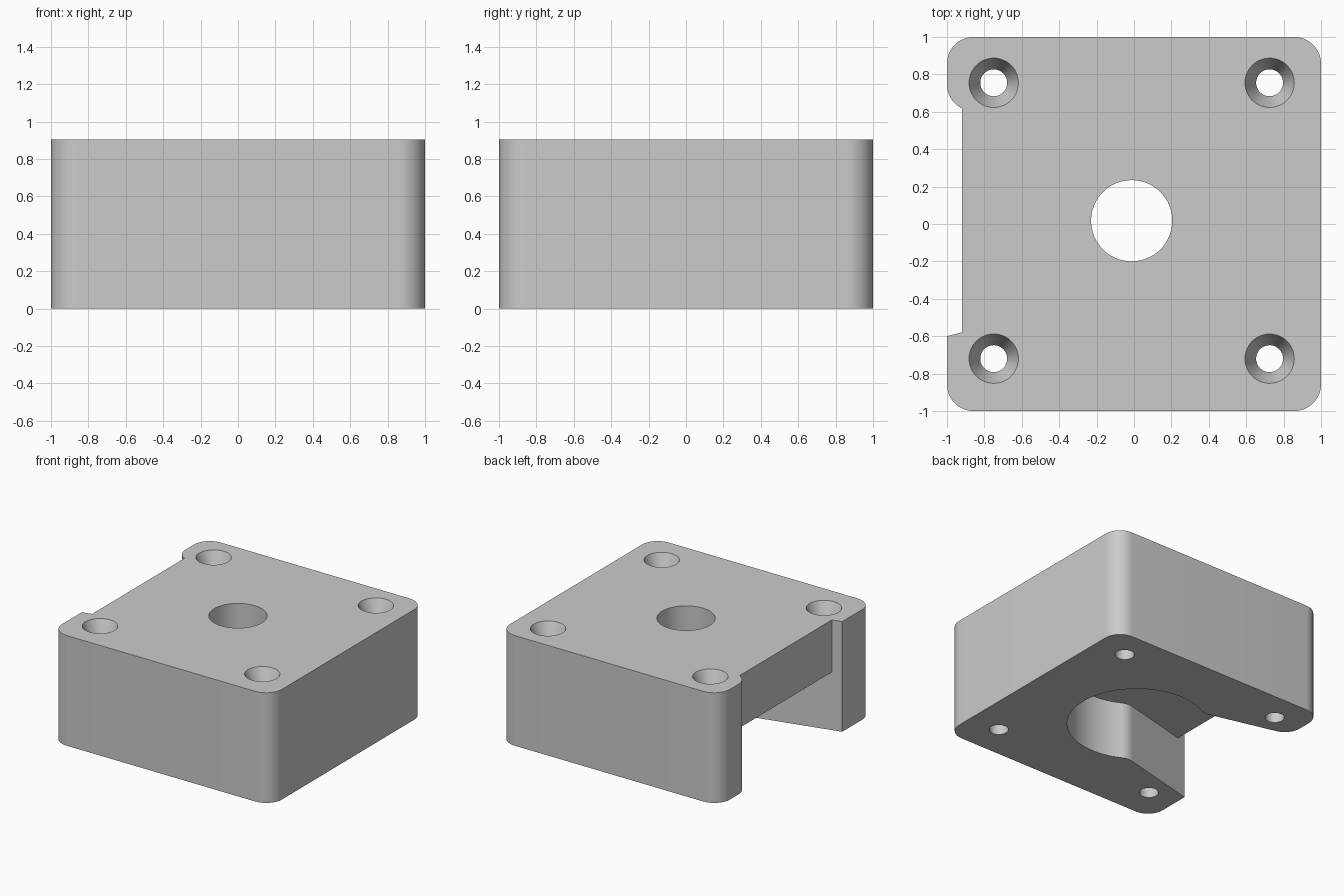
import bpy, bmesh
from math import cos, sin, radians, degrees, acos, sqrt

if "Cube" in bpy.data.objects:
    bpy.data.objects.remove(bpy.data.objects["Cube"])

HEIGHT = 0.905
CEILING = 0.476          # underside of the top plate
FILLET = 0.143
CX, CY = -0.0125, 0.0175  # centre of the bore and screw pattern
PITCH = 1.475
POCKET_R = 0.525
FLARE = 14               # opening angle of each channel wall, degrees
WALL = 0.36              # distance of channel wall lines from the centre

grey = bpy.data.materials.new("light_grey")
grey.use_nodes = True
colour = (0.6, 0.6, 0.6, 1)
grey.diffuse_color = colour
grey.node_tree.nodes["Principled BSDF"].inputs["Base Color"].default_value = colour


def arc(x, y, r, start, end, steps=14):
    angles = [radians(start + (end - start) * i / steps) for i in range(steps + 1)]
    return [(x + r * cos(a), y + r * sin(a)) for a in angles]


def loft(name, rings):
    """Closed solid through rings of (points, z)."""
    bm = bmesh.new()
    loops = [[bm.verts.new((x, y, z)) for x, y in pts] for pts, z in rings]
    n = len(loops[0])
    bm.faces.new(loops[0][::-1])
    bm.faces.new(loops[-1])
    for low, high in zip(loops, loops[1:]):
        for i in range(n):
            j = (i + 1) % n
            bm.faces.new((low[i], low[j], high[j], high[i]))
    mesh = bpy.data.meshes.new(name)
    bm.to_mesh(mesh)
    bm.free()
    mesh.materials.append(grey)
    obj = bpy.data.objects.new(name, mesh)
    bpy.context.collection.objects.link(obj)
    return obj


def lathe(name, x, y, profile, steps=64):
    return loft(name, [(arc(x, y, r, 0, 360, steps)[:-1], z) for r, z in profile])


def combine(target, tool, operation):
    tool.hide_render = True
    mod = target.modifiers.new(operation.lower(), "BOOLEAN")
    mod.operation, mod.solver, mod.object = operation, "EXACT", tool
    bpy.context.view_layer.objects.active = target
    bpy.ops.object.modifier_apply(modifier=mod.name)
    bpy.data.objects.remove(tool)


# Channel wall geometry, relative to the bore centre
nx, ny = sin(radians(FLARE)), cos(radians(FLARE))
offset = WALL + FILLET
reach = POCKET_R + FILLET
along = -sqrt(reach ** 2 - offset ** 2)
fx, fy = nx * offset + ny * along, ny * offset - nx * along
throat = degrees(acos(fx / reach))
toward_wall = -90 - FLARE

# Housing outline: rounded square with a round pocket open to one side
inner = 1 - FILLET
lip_y = CY + (offset - nx * (-inner - CX)) / ny
front_y = CY - (WALL - nx * (-1 - CX)) / ny
outline = [(-1, front_y)]
for sx, sy, start in ((-1, -1, 180), (1, -1, 270), (1, 1, 0), (-1, 1, 90)):
    outline += arc(sx * inner, sy * inner, FILLET, start, start + 90)
outline += arc(-inner, lip_y, FILLET, 180, 360 + toward_wall)
outline += arc(CX + fx, CY + fy, FILLET, toward_wall, throat - 180)
outline += arc(CX, CY, POCKET_R, throat, -throat, 56)[1:-1]
outline += arc(CX + fx, CY - fy, FILLET, 180 - throat, -toward_wall)
housing = loft("motor_mount_block", [(outline, 0), (outline, HEIGHT)])

# Top plate closing the pocket, set back from the open side
plate = [(-0.92, -0.7), (0.7, -0.7), (0.7, 0.7), (-0.92, 0.7)]
combine(housing, loft("top_plate", [(plate, CEILING), (plate, HEIGHT)]), "UNION")

# Central bore
combine(housing, lathe("bore_cutter", CX, CY, [(0.217, 0.3), (0.217, 1.1)]), "DIFFERENCE")

# Countersunk screw holes
screw = [(0.072, -0.1), (0.072, HEIGHT - 0.143), (0.132, HEIGHT), (0.132, 1.1)]
for sx in (-1, 1):
    for sy in (-1, 1):
        cutter = lathe("screw_cutter", CX + sx * PITCH / 2, CY + sy * PITCH / 2, screw, 48)
        combine(housing, cutter, "DIFFERENCE")

# Smooth curved walls, crisp edges
bpy.ops.object.select_all(action="DESELECT")
housing.select_set(True)
bpy.context.view_layer.objects.active = housing
bpy.ops.object.shade_smooth_by_angle(angle=radians(22))
